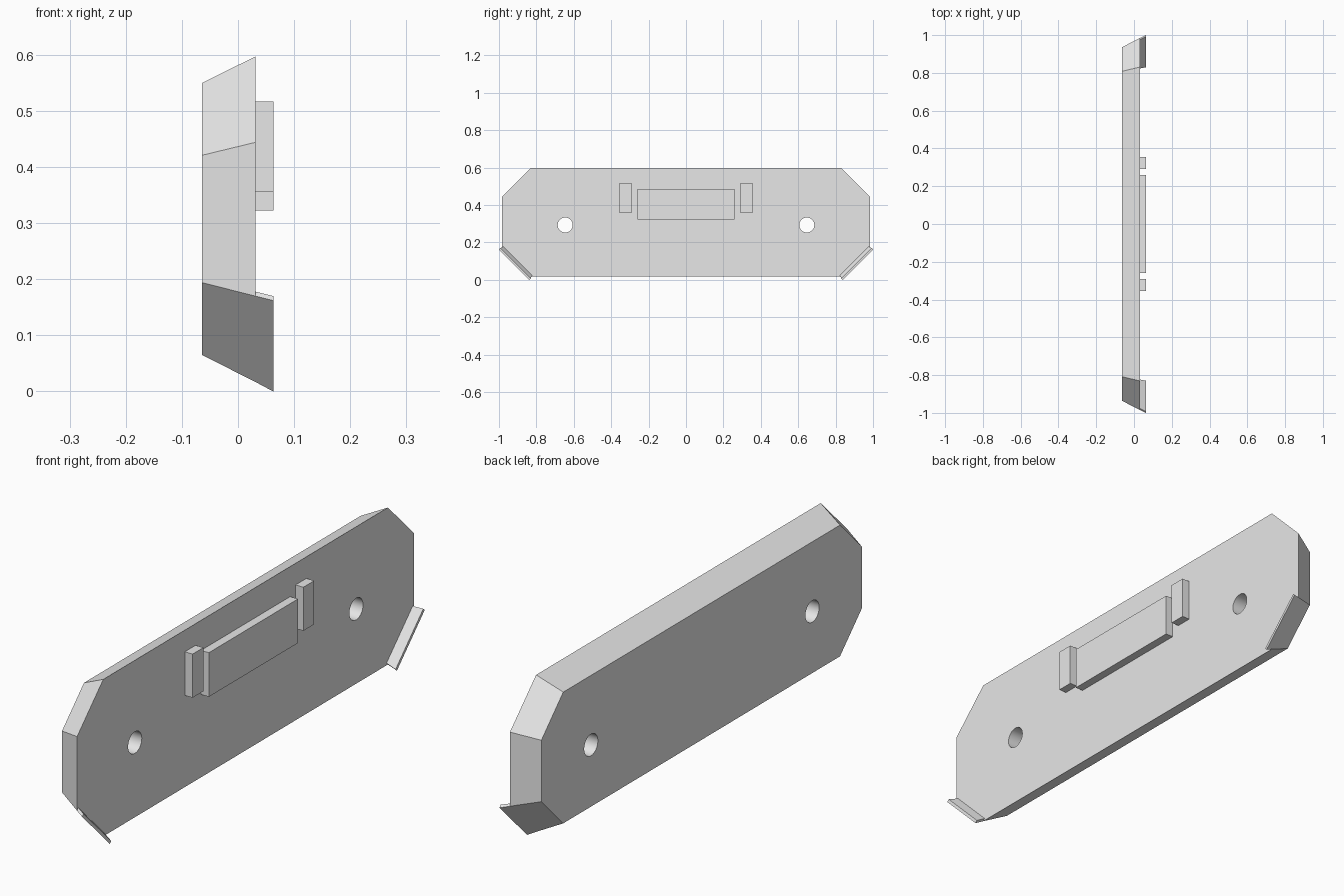
import bpy
import math

cube = bpy.data.objects.get("Cube")
if cube:
    bpy.data.objects.remove(cube, do_unlink=True)

grey = bpy.data.materials.new("light_grey")
grey.use_nodes = True
grey.diffuse_color = (0.8, 0.8, 0.8, 1)
grey.node_tree.nodes["Principled BSDF"].inputs["Base Color"].default_value = (0.8, 0.8, 0.8, 1)

BACK, FACE, TIP = -0.064, 0.031, 0.063


def loft(name, x0, ring0, x1, ring1):
    """Solid between two counter-clockwise (y, z) outlines at x0 < x1."""
    n = len(ring0)
    verts = [(x0, y, z) for y, z in ring0] + [(x1, y, z) for y, z in ring1]
    faces = [tuple(reversed(range(n))), tuple(range(n, 2 * n))]
    faces += [(i, (i + 1) % n, n + (i + 1) % n, n + i) for i in range(n)]
    mesh = bpy.data.meshes.new(name)
    mesh.from_pydata(verts, [], faces)
    mesh.materials.append(grey)
    obj = bpy.data.objects.new(name, mesh)
    bpy.context.collection.objects.link(obj)
    return obj


def octagon(half, inner, bottom, low, high, top):
    right = [(inner, bottom), (half, low), (half, high), (inner, top)]
    return right + [(-y, z) for y, z in reversed(right)]


def block(name, y0, y1, z0, z1):
    ring = [(y0, z0), (y1, z0), (y1, z1), (y0, z1)]
    return loft(name, FACE - 0.005, ring, TIP, ring)


# Bevelled back plate, wider towards its face
plate = loft("plate",
             BACK, octagon(0.936, 0.808, 0.065, 0.194, 0.421, 0.55),
             FACE, octagon(0.984, 0.831, 0.017, 0.17, 0.444, 0.597))

# Two round screw holes
for side in (-1, 1):
    bpy.ops.mesh.primitive_cylinder_add(vertices=32, radius=0.04, depth=0.4,
                                        location=(0, side * 0.646, 0.293),
                                        rotation=(0, math.pi / 2, 0))
    cutter = bpy.context.object
    cutter.name = "hole_cutter"
    cutter.hide_render = True
    cutter.data.materials.append(grey)
    cut = plate.modifiers.new("screw_hole", "BOOLEAN")
    cut.operation = "DIFFERENCE"
    cut.solver = "EXACT"
    cut.object = cutter
    bpy.ops.object.select_all(action="DESELECT")
    plate.select_set(True)
    bpy.context.view_layer.objects.active = plate
    bpy.ops.object.modifier_apply(modifier=cut.name)
    bpy.data.objects.remove(cutter, do_unlink=True)
bpy.ops.object.shade_smooth_by_angle(angle=math.radians(20))

# Raised blocks on the face
block("centre_block", -0.26, 0.26, 0.323, 0.486)
block("left_block", 0.292, 0.355, 0.356, 0.517)
block("right_block", -0.355, -0.292, 0.356, 0.517)


# Thin lips continuing the lower corner bevels
def lip_ring(low, high, side):
    t = 0.008
    ring = [low, high, (high[0] - t, high[1] + t), (low[0] - t, low[1] + t)]
    if side < 0:
        ring = [(-y, z) for y, z in reversed(ring)]
    return ring


for name, side in (("back_lip", 1), ("front_lip", -1)):
    loft(name,
         FACE, lip_ring((0.831, 0.017), (0.984, 0.17), side),
         TIP, lip_ring((0.838, 0.0), (1.0, 0.162), side))
